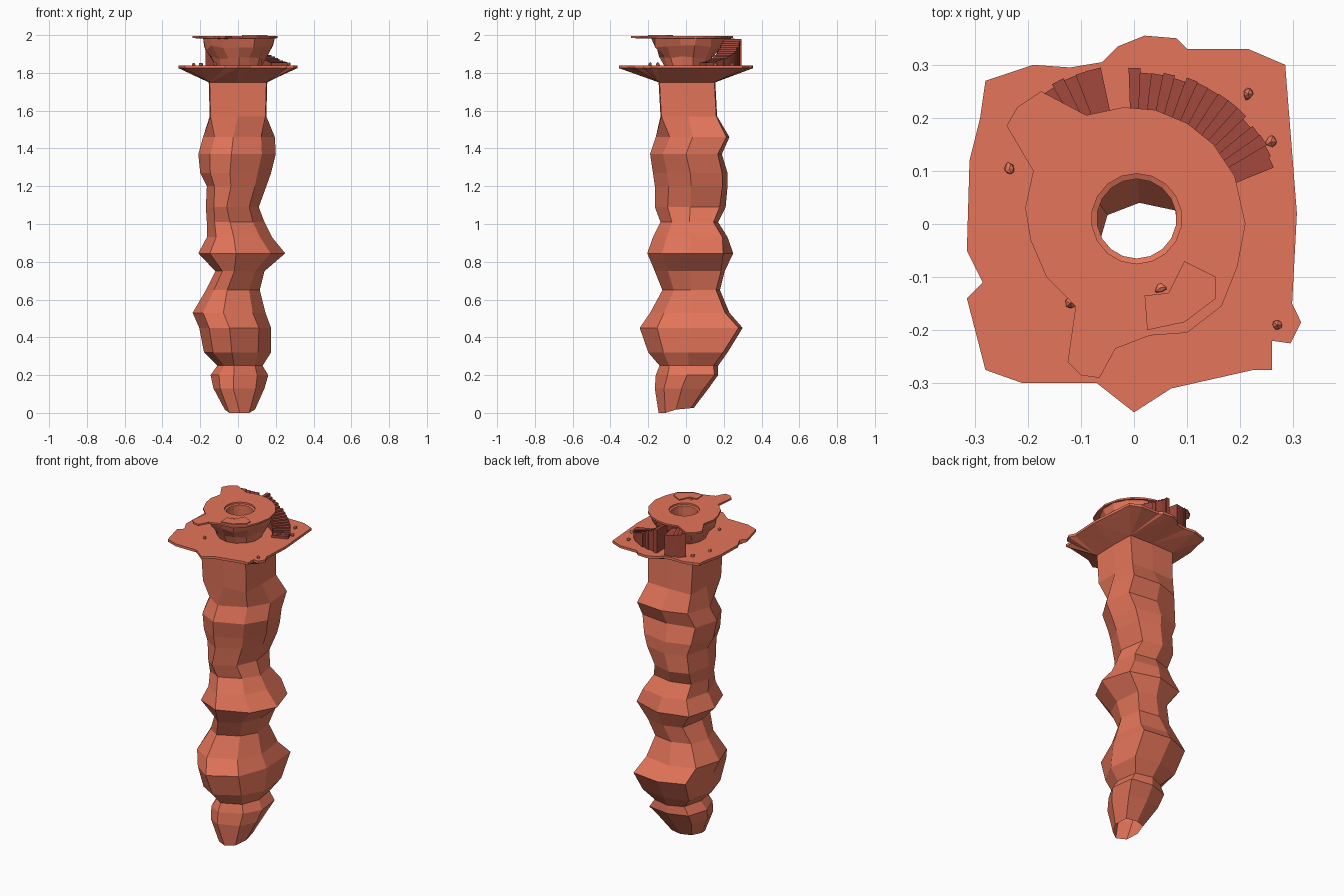
import bpy, bmesh, math, random
from mathutils import Vector

if "Cube" in bpy.data.objects:
    bpy.data.objects.remove(bpy.data.objects["Cube"])

random.seed(4)
TAU = 2 * math.pi
clay = bpy.data.materials.new("clay")
clay.diffuse_color = (0.78, 0.178, 0.102, 1)
clay.use_nodes = True
clay.node_tree.nodes["Principled BSDF"].inputs["Base Color"].default_value = clay.diffuse_color
dark_clay = bpy.data.materials.new("dark_clay")
dark_clay.diffuse_color = (0.36, 0.065, 0.045, 1)
dark_clay.use_nodes = True
dark_clay.node_tree.nodes["Principled BSDF"].inputs["Base Color"].default_value = dark_clay.diffuse_color


def finish(bm, name, weld=True, mat=clay):
    if weld:
        bmesh.ops.remove_doubles(bm, verts=bm.verts, dist=1e-5)
    me = bpy.data.meshes.new(name)
    bm.to_mesh(me)
    bm.free()
    me.materials.append(mat)
    ob = bpy.data.objects.new(name, me)
    bpy.context.collection.objects.link(ob)
    return ob


def angle(v):
    return math.atan2(v[1], v[0]) % TAU


def stitch(bm, a, b):
    """Skin between two loops of any vertex count, pairing them by angle."""
    i = j = 0
    A = [angle(v.co) for v in a] + [angle(a[0].co) + TAU]
    B = [angle(v.co) for v in b] + [angle(b[0].co) + TAU]
    na, nb = len(a), len(b)
    if na == nb:
        for k in range(na):
            m = (k + 1) % na
            bm.faces.new((a[k], a[m], b[m], b[k]))
        return
    while i < na or j < nb:
        if j >= nb or (i < na and A[i + 1] <= B[j + 1]):
            bm.faces.new((a[i], a[(i + 1) % na], b[j % nb]))
            i += 1
        else:
            bm.faces.new((a[i % na], b[(j + 1) % nb], b[j]))
            j += 1


def loft(name, loops):
    bm = bmesh.new()
    rings = [[bm.verts.new(p) for p in sorted(lp, key=angle)] for lp in loops]
    for a, b in zip(rings, rings[1:]):
        stitch(bm, a, b)
    return finish(bm, name)


def circle(r, z, n=18, jit=0.0, zj=0.0):
    return [(0.005 + (r + random.uniform(-jit, jit)) * math.cos(TAU * (k + .5) / n),
             0.01 + (r + random.uniform(-jit, jit)) * math.sin(TAU * (k + .5) / n),
             z + random.uniform(-zj, zj)) for k in range(n)]


def at(outline, z):
    return [(x, y, z) for x, y in outline]


def prism(bm, pts, z0, z1):
    lo = [bm.verts.new((x, y, z0)) for x, y in pts]
    hi = [bm.verts.new((x, y, z1)) for x, y in pts]
    bm.faces.new(lo[::-1])
    bm.faces.new(hi)
    for k in range(len(pts)):
        m = (k + 1) % len(pts)
        bm.faces.new((lo[k], lo[m], hi[m], hi[k]))


# Rocky shaft: height, left, right, front, back
rows = [
    (0.00, .07, .09, .145, .04), (0.13, .13, .14, .165, .12), (0.20, .145, .16, .16, .17),
    (0.25, .11, .13, .14, .17), (0.32, .18, .175, .20, .22), (0.45, .205, .175, .245, .30),
    (0.53, .24, .145, .19, .23), (0.65, .17, .115, .125, .18), (0.75, .12, .14, .165, .205),
    (0.845, .21, .25, .205, .25), (0.93, .165, .18, .175, .22), (1.01, .165, .14, .135, .17),
    (1.09, .17, .11, .165, .21), (1.20, .165, .15, .165, .22), (1.27, .20, .175, .175, .22),
    (1.37, .21, .20, .19, .19), (1.46, .185, .195, .16, .23), (1.57, .15, .15, .135, .165),
    (1.75, .155, .155, .145, .155)]
corner = {1: 1.22, 3: 1.1, 5: 1.0, 7: .9}
back_right = {0.845: 1.08, 0.45: 1.3, 1.37: 1.25, 1.46: 1.3}


def shaft_ring(z, l, r, f, b):
    pts = []
    for k in range(8):
        c, s = math.cos(TAU * k / 8), math.sin(TAU * k / 8)
        g = 1.0
        if k % 2:
            g = 1.37 if z > 1.5 else corner[k] + random.uniform(-.05, .05)
            if k == 1:
                g = back_right.get(z, g)
        tilt = 0.025 * min(1, max(0, s + .7)) if z == 0 else 0
        shift = -.03 if k == 6 and 0 < z < 1.5 else 0
        pts.append(((r - l) / 2 + (l + r) / 2 * c * g + shift,
                    (b - f) / 2 + (f + b) / 2 * s * g, z + tilt))
    return pts


bm = bmesh.new()
rings = [[bm.verts.new(p) for p in shaft_ring(*r)] for r in rows]
for a, b in zip(rings, rings[1:]):
    stitch(bm, a, b)
finish(bm, "rocky_shaft")

# Broken square ledge flaring out of the shaft
ledge = [(-.28, .27), (-.19, .30), (-.12, .295), (-.06, .305), (-.03, .335), (.02, .355),
         (.08, .35), (.10, .33), (.215, .33), (.285, .30), (.307, .02), (.298, -.15),
         (.315, -.185), (.295, -.225), (.26, -.22), (.26, -.275), (.225, -.275),
         (.07, -.31), (0, -.355), (-.07, -.30), (-.21, -.30), (-.28, -.275),
         (-.315, -.14), (-.285, -.11), (-.315, -.05), (-.31, .12), (-.29, .20)]
loft("ledge", [circle(.085, 1.84), at(ledge, 1.84), at(ledge, 1.825), shaft_ring(*rows[-1])])

# Rough tapering neck with the bore through it
loft("neck", [circle(.195, 1.985, 14), circle(.18, 1.93, 14, .016, .02),
              circle(.14, 1.88, 14, .015, .012), circle(.125, 1.838, 14)])
loft("bore", [circle(.085, 1.984), circle(.075, 1.98), circle(.075, 1.85), circle(.085, 1.84)])

# Thin cap plate with two broken spurs
cap = [(-.24, .185), (-.22, .22), (-.175, .25), (-.09, .205), (-.02, .22), (.04, .215),
       (.10, .19), (.15, .15), (.19, .09), (.21, 0), (.195, -.08), (.165, -.155),
       (.10, -.205), (.03, -.21), (-.035, -.235), (-.065, -.29), (-.10, -.285),
       (-.125, -.26), (-.11, -.155), (-.165, -.10), (-.195, -.03), (-.205, .03), (-.19, .10)]
loft("cap_plate", [circle(.085, 1.984), circle(.085, 1.994), at(cap, 1.994),
                   at(cap, 1.984), circle(.17, 1.98)])

# Cracked flake on the cap
bm = bmesh.new()
prism(bm, [(.095, -.07), (.065, -.13), (.02, -.135), (.025, -.20), (.095, -.185),
           (.155, -.14), (.155, -.10)], 1.99, 2.0)
finish(bm, "cap_flake")


# Curved stair climbing the back, in two broken flights
def stairs(name, a0, a1, n, z0, z1, r0, r1):
    bm = bmesh.new()
    for k in range(n):
        ro = r1 + random.uniform(-.008, .006)
        pts = []
        for r, t in ((r0, k), (ro, k), (ro, k + 1), (r0, k + 1)):
            a = math.radians(a0 + (a1 - a0) * t / n)
            pts.append((r * math.cos(a), r * math.sin(a)))
        prism(bm, pts, 1.84, z0 + (z1 - z0) * (k / (n - 1)) ** 1.5)
    return finish(bm, name, weld=False, mat=dark_clay)


stairs("lower_stairs", 22, 92, 16, 1.855, 1.98, .19, .292)
stairs("upper_stairs", 102, 125, 5, 1.965, 1.983, .20, .305)

# Loose pebbles
for x, y, z in [(.215, .245, 1.845), (.258, .155, 1.845), (.27, -.19, 1.845),
                (.05, -.12, 1.993), (-.12, -.15, 1.845), (-.195, .215, 1.845),
                (-.235, .105, 1.845)]:
    bm = bmesh.new()
    bmesh.ops.create_icosphere(bm, subdivisions=1, radius=.013)
    top = 2.0 if z > 1.9 else 3
    for v in bm.verts:
        v.co = v.co * random.uniform(.6, 1.1) + Vector((x, y, z))
        v.co.z = min(v.co.z, top)
    finish(bm, "pebble")
